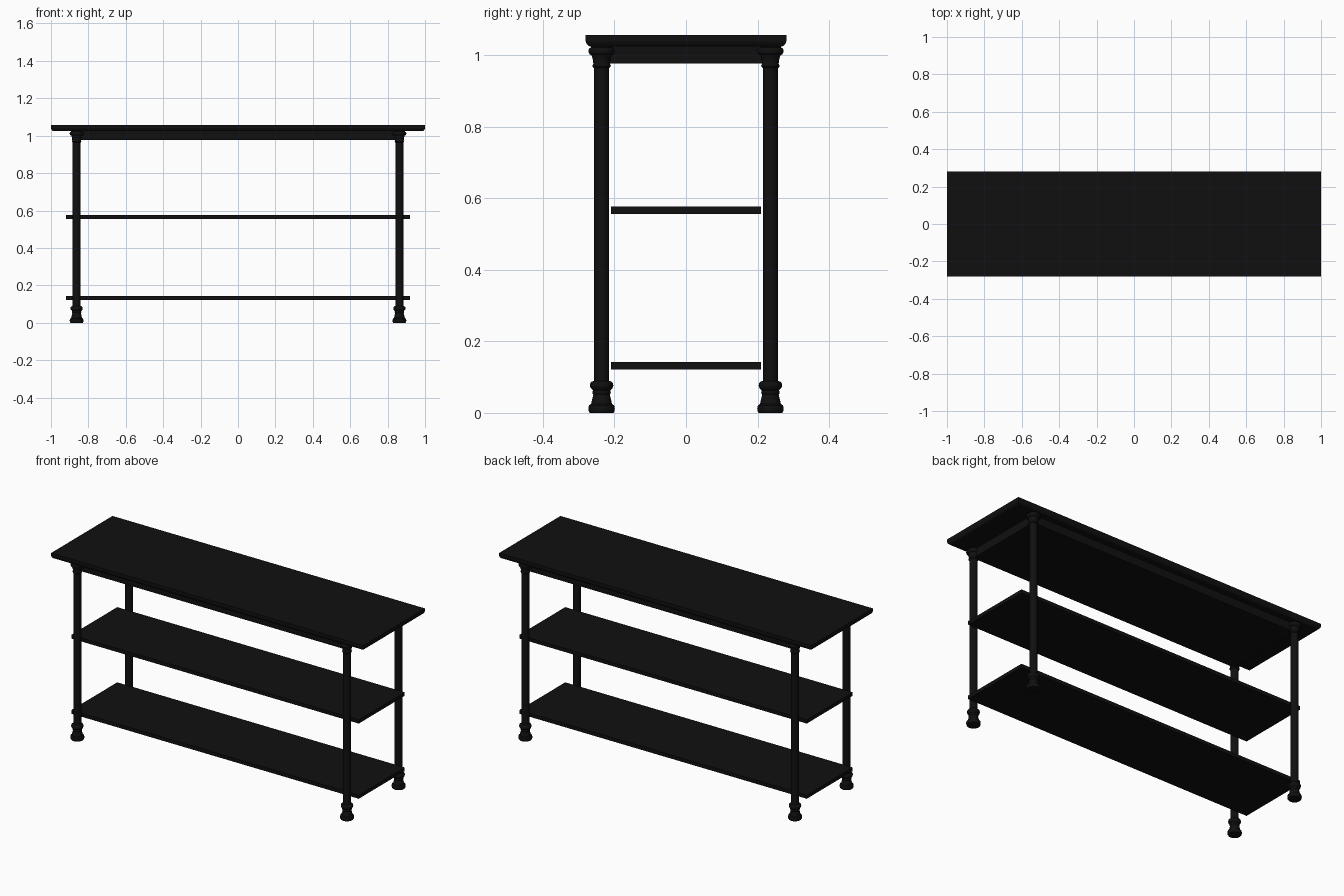
import bpy, bmesh, math

if "Cube" in bpy.data.objects:
    bpy.data.objects.remove(bpy.data.objects["Cube"])

black = bpy.data.materials.new("black_finish")
black.diffuse_color = (0.005, 0.005, 0.005, 1)
black.use_nodes = True
black.node_tree.nodes["Principled BSDF"].inputs["Base Color"].default_value = black.diffuse_color


def finish(name, bm):
    bmesh.ops.recalc_face_normals(bm, faces=bm.faces)
    mesh = bpy.data.meshes.new(name)
    bm.to_mesh(mesh)
    bm.free()
    mesh.materials.append(black)
    obj = bpy.data.objects.new(name, mesh)
    bpy.context.collection.objects.link(obj)
    return obj


def box(name, hx, hy, z0, z1):
    bm = bmesh.new()
    bmesh.ops.create_cube(bm, size=1)
    for v in bm.verts:
        v.co = (v.co.x * 2 * hx, v.co.y * 2 * hy, z0 + (v.co.z + 0.5) * (z1 - z0))
    return finish(name, bm)


def lathe(name, profile, x, y, sides=32):
    bm = bmesh.new()
    rings = [[bm.verts.new((x + r * math.cos(2 * math.pi * i / sides),
                            y + r * math.sin(2 * math.pi * i / sides), z))
              for i in range(sides)] for r, z in profile]
    for a, b in zip(rings, rings[1:]):
        for i in range(sides):
            j = (i + 1) % sides
            bm.faces.new((a[i], a[j], b[j], b[i]))
    bm.faces.new(rings[0])
    bm.faces.new(rings[-1])
    obj = finish(name, bm)
    bpy.ops.object.select_all(action='DESELECT')
    obj.select_set(True)
    bpy.context.view_layer.objects.active = obj
    bpy.ops.object.shade_smooth_by_angle(angle=math.radians(40))


def moulded_slab(name, sections):
    # stacked rectangles (half width, half depth, height)
    bm = bmesh.new()
    loops = [[bm.verts.new((sx * hx, sy * hy, z))
              for sx, sy in ((-1, -1), (1, -1), (1, 1), (-1, 1))]
             for hx, hy, z in sections]
    for a, b in zip(loops, loops[1:]):
        for i in range(4):
            j = (i + 1) % 4
            bm.faces.new((a[i], a[j], b[j], b[i]))
    bm.faces.new(loops[0])
    bm.faces.new(loops[-1])
    finish(name, bm)


# Table top with an edge rounded under
TOP_X, TOP_Y = 1.0, 0.281
moulded_slab("table_top", [(TOP_X - d, TOP_Y - d, z) for d, z in
             ((0.014, 1.024), (0.008, 1.026), (0.003, 1.032), (0.0, 1.04), (0.0, 1.056))])

# Apron under the top, and two shelves
box("apron", 0.865, 0.236, 0.977, 1.025)
box("middle_shelf", 0.92, 0.21, 0.556, 0.577)
box("lower_shelf", 0.92, 0.21, 0.121, 0.142)

# Turned legs: foot, ring, shaft, capital
leg = [(0.033, 0.0), (0.036, 0.005), (0.037, 0.013), (0.035, 0.021), (0.029, 0.025),
       (0.027, 0.035), (0.023, 0.051), (0.025, 0.054), (0.026, 0.058), (0.024, 0.063),
       (0.027, 0.066), (0.031, 0.070), (0.033, 0.077), (0.031, 0.084), (0.027, 0.088),
       (0.021, 0.089), (0.021, 0.964), (0.024, 0.966), (0.026, 0.970), (0.024, 0.974),
       (0.023, 0.976), (0.025, 0.990), (0.028, 1.0), (0.033, 1.002), (0.036, 1.007),
       (0.037, 1.012), (0.035, 1.018), (0.029, 1.022), (0.029, 1.026)]
for side, sx in (("left", -1), ("right", 1)):
    for end, sy in (("front", -1), ("back", 1)):
        lathe(f"{end}_{side}_leg", leg, sx * 0.863, sy * 0.236)
